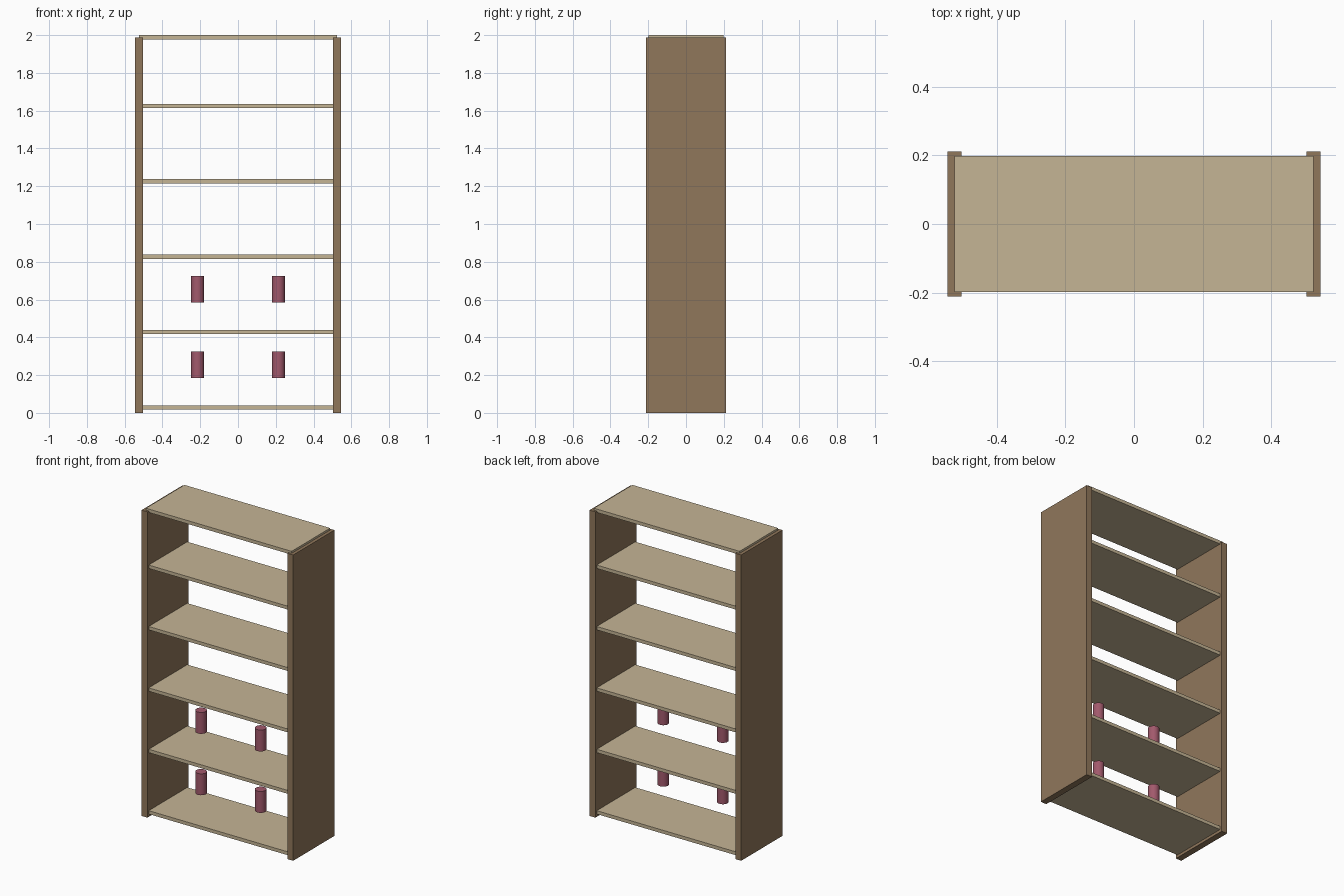
import bpy

if "Cube" in bpy.data.objects:
    bpy.data.objects.remove(bpy.data.objects["Cube"])


def material(name, rgb):
    m = bpy.data.materials.new(name)
    m.diffuse_color = (*rgb, 1)
    m.use_nodes = True
    m.node_tree.nodes["Principled BSDF"].inputs["Base Color"].default_value = m.diffuse_color
    return m


PANEL = material("dark_wood", (0.28, 0.185, 0.105))
SHELF = material("light_wood", (0.56, 0.46, 0.30))
JAR = material("dusty_red", (0.36, 0.10, 0.15))


def box(name, size, center, mat):
    bpy.ops.mesh.primitive_cube_add(size=1, location=center)
    o = bpy.context.object
    o.name = name
    o.scale = size
    bpy.ops.object.transform_apply(location=False, rotation=False, scale=True)
    o.data.materials.append(mat)
    return o


# upright side panels
for side, s in (("left", -1), ("right", 1)):
    box(f"{side}_side_panel", (0.042, 0.424, 1.987), (s * 0.524, 0, 0.9935), PANEL)

# shelves, let into the panels to half their thickness; the last is the top
for i, z in enumerate((0.029, 0.428, 0.827, 1.226, 1.625, 1.989)):
    name = "top_board" if i == 5 else f"shelf_{i + 1}"
    box(name, (1.048, 0.396, 0.022), (0, 0, z), SHELF)

# small round canisters hovering above the two lowest shelves
for level, z in (("lower", 0.255), ("upper", 0.654)):
    for side, s in (("left", -1), ("right", 1)):
        bpy.ops.mesh.primitive_cylinder_add(vertices=24, radius=0.034, depth=0.139,
                                            location=(s * 0.214, -0.073, z))
        o = bpy.context.object
        o.name = f"{level}_{side}_canister"
        o.data.materials.append(JAR)
        bpy.ops.object.shade_smooth_by_angle()
